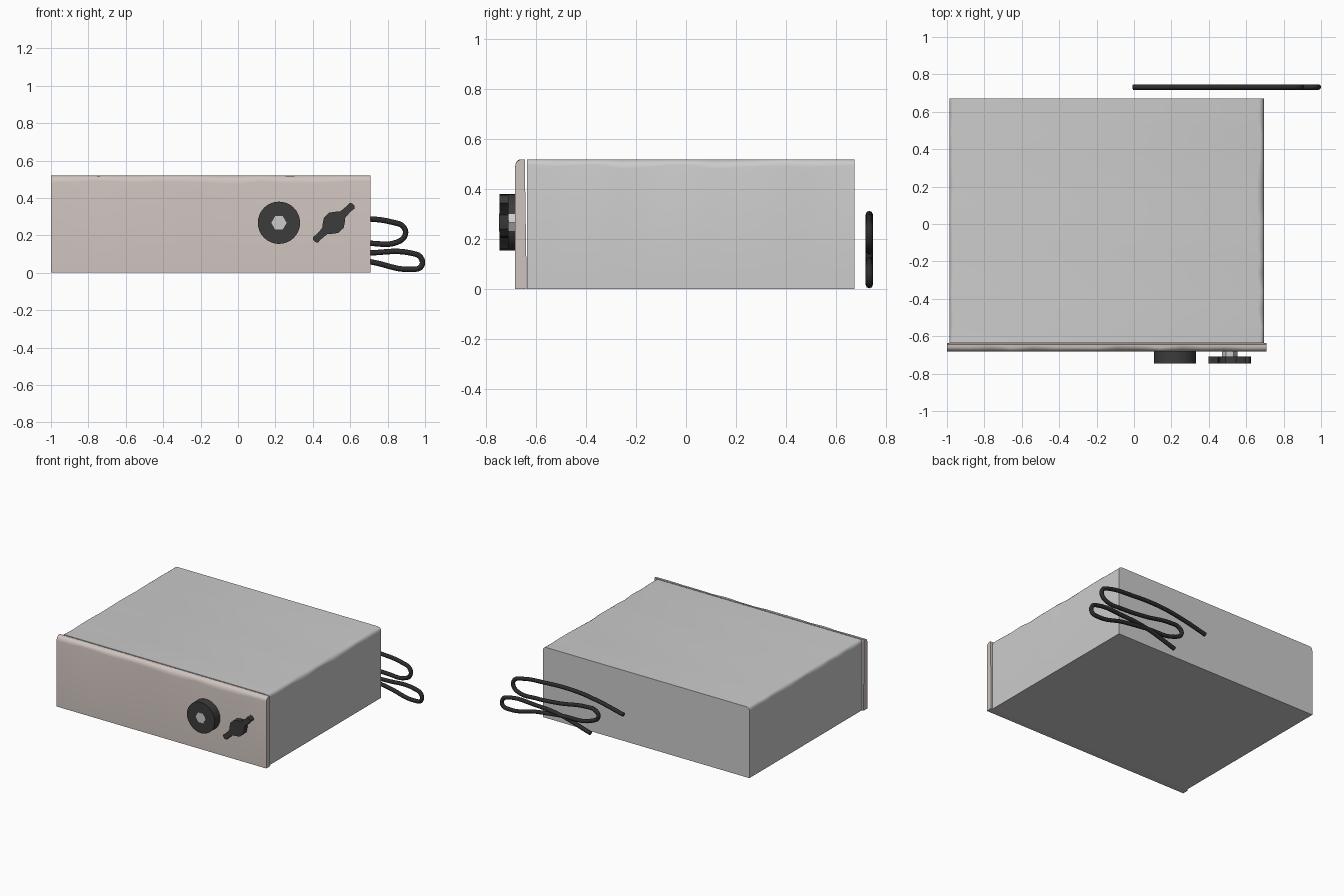
import bpy, bmesh, math, random
from mathutils import Matrix

if "Cube" in bpy.data.objects:
    bpy.data.objects.remove(bpy.data.objects["Cube"])

random.seed(4)


def material(name, rgb):
    m = bpy.data.materials.new(name)
    m.diffuse_color = (*rgb, 1)
    m.use_nodes = True
    m.node_tree.nodes["Principled BSDF"].inputs["Base Color"].default_value = m.diffuse_color
    return m


PANEL = material("warm_enamel", (0.62, 0.55, 0.52))
BLACK = material("black_plastic", (0.045, 0.045, 0.045))
RUBBER = material("black_rubber", (0.025, 0.025, 0.025))


def finish(name, bm, mat=None, smooth=True):
    bmesh.ops.recalc_face_normals(bm, faces=bm.faces)
    me = bpy.data.meshes.new(name)
    bm.to_mesh(me)
    bm.free()
    ob = bpy.data.objects.new(name, me)
    bpy.context.collection.objects.link(ob)
    if mat:
        me.materials.append(mat)
    if smooth:
        bpy.ops.object.select_all(action='DESELECT')
        ob.select_set(True)
        bpy.context.view_layer.objects.active = ob
        bpy.ops.object.shade_smooth_by_angle(angle=math.radians(30))
    return ob


def loft(name, sections, mat=None):
    """Skin a list of closed sections and cap both ends."""
    bm = bmesh.new()
    rings = [[bm.verts.new(p) for p in s] for s in sections]
    for a, b in zip(rings, rings[1:]):
        for i in range(len(a)):
            j = (i + 1) % len(a)
            bm.faces.new((a[i], a[j], b[j], b[i]))
    bm.faces.new(rings[0])
    bm.faces.new(rings[-1])
    return finish(name, bm, mat)


def corner(u, v, ru, rv, start, n=4):
    """Quarter-ellipse points inside the corner (u, v), starting at an angle."""
    cu = u - ru if start == 0 else u + ru
    pts = []
    for k in range(n + 1):
        a = math.radians(start + 90 * k / n)
        pts.append((cu + ru * math.cos(a), v - rv + rv * math.sin(a)))
    return pts


def prism(name, outline, cx, cz, y0, y1, mat=None):
    return loft(name, [[(cx + u, y, cz + v) for u, v in outline] for y in (y0, y1)], mat)


def circle(r, n):
    return [(r * math.cos(2 * math.pi * k / n), r * math.sin(2 * math.pi * k / n))
            for k in range(n)]


# Housing: box with worn, uneven rounding along its upper side edges
H = 0.519
sections = []
for k in range(15):
    y = -0.636 + 1.308 * k / 14
    right = corner(0.695, H, random.uniform(.018, .042), random.uniform(.02, .042), 0)
    left = corner(-0.987, H, random.uniform(.012, .026), random.uniform(.02, .04), 90)
    prof = [(-0.987, 0), (0.695, 0)] + right + left
    sections.append([(u, y, v) for u, v in prof])
loft("housing", sections)

# Front panel: worn rounded top front edge, slight taper away from the housing
sections = []
for k in range(16):
    x = -1.0 + 1.708 * k / 15
    edge = corner(-0.682, H, random.uniform(.02, .036), random.uniform(.026, .044), 90)
    prof = [(-0.682, 0), (-0.636, 0), (-0.644, H)] + edge
    sections.append([(x, u, v) for u, v in prof])
loft("front_panel", sections, PANEL)

# Round dial with hexagonal spindle
KZ = 0.267
prism("round_dial", circle(0.113, 32), 0.219, KZ, -0.745, -0.681, BLACK)
prism("dial_spindle", circle(0.041, 6), 0.219, KZ, -0.747, -0.70)

# Wing knob on its own spindle
prism("wing_knob_spindle", circle(0.041, 6), 0.512, KZ, -0.72, -0.68)
half = [(.02, -.056), (.048, -.036), (.065, -.021), (.11, -.018), (.135, -.02), (.143, -.008),
        (.143, .008), (.135, .02), (.11, .018), (.065, .021), (.048, .036), (.02, .056)]
outline = half + [(-u, -v) for u, v in half]
c, s = math.cos(math.radians(43)), math.sin(math.radians(43))
outline = [(u * c - v * s, u * s + v * c) for u, v in outline]
prism("wing_knob", outline, 0.512, KZ, -0.745, -0.708, BLACK)

# Folded power cord behind the housing
path = [(-.005, .226), (.19, .27), (.393, .296), (.637, .291), (.83, .269), (.885, .245),
        (.893, .2), (.85, .163), (.71, .157), (.515, .172), (.3, .204), (.225, .197),
        (.2, .16), (.25, .115), (.515, .083), (.71, .058), (.93, .018), (.98, .034),
        (.978, .08), (.93, .104), (.71, .106), (.515, .088), (.263, .018)]
cu = bpy.data.curves.new("power_cord", 'CURVE')
cu.dimensions = '3D'
cu.bevel_depth = 0.0145
cu.bevel_resolution = 2
cu.resolution_u = 6
cu.use_fill_caps = True
sp = cu.splines.new('BEZIER')
sp.bezier_points.add(len(path) - 1)
for bp, (x, z) in zip(sp.bezier_points, path):
    bp.co = (x, 0.732, z)
    bp.handle_left_type = bp.handle_right_type = 'AUTO'
cu.materials.append(RUBBER)
bpy.context.collection.objects.link(bpy.data.objects.new("power_cord", cu))
